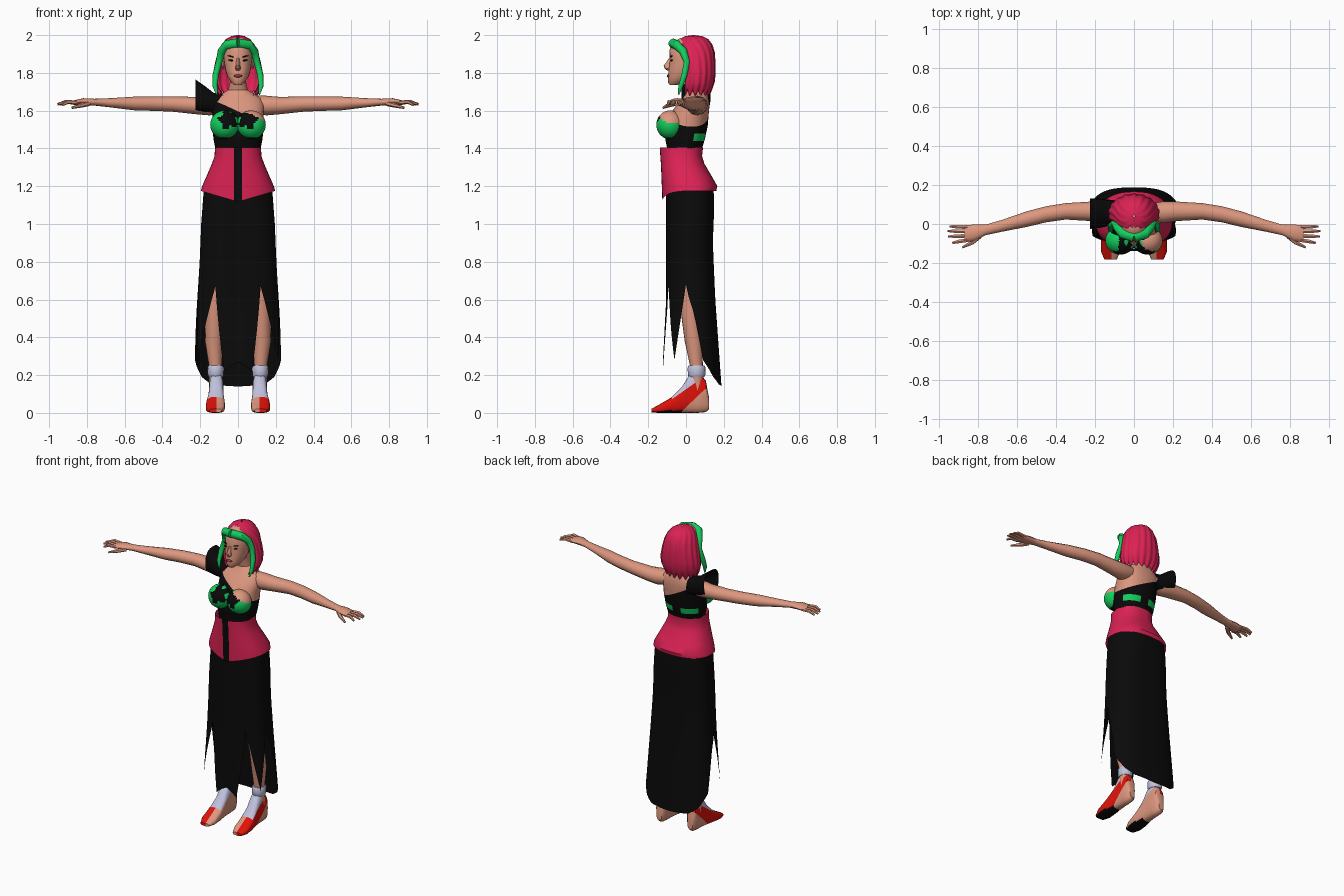
import bpy, bmesh, math
from mathutils import Vector, Matrix

if "Cube" in bpy.data.objects:
    bpy.data.objects.remove(bpy.data.objects["Cube"])


def material(name, rgb):
    m = bpy.data.materials.new(name)
    m.diffuse_color = (*rgb, 1)
    m.use_nodes = True
    m.node_tree.nodes["Principled BSDF"].inputs["Base Color"].default_value = m.diffuse_color
    return m


SKIN = material("skin", (0.72, 0.31, 0.21))
CRIMSON = material("crimson", (0.72, 0.016, 0.09))
BLACK = material("black", (0.003, 0.003, 0.003))
GREEN = material("green", (0.006, 0.62, 0.11))
RED = material("shoe red", (0.75, 0.006, 0.003))
PALE = material("pale lavender", (0.53, 0.54, 0.72))
LIP = material("lip", (0.30, 0.04, 0.04))


def finish(name, bm, mats, rule=None, cuts=()):
    for co, no in cuts:
        bmesh.ops.bisect_plane(bm, geom=bm.verts[:] + bm.edges[:] + bm.faces[:],
                               plane_co=co, plane_no=no)
    bmesh.ops.recalc_face_normals(bm, faces=bm.faces[:])
    bm.normal_update()
    if rule:
        for f in bm.faces:
            f.material_index = rule(f.calc_center_median(), f.normal)
    me = bpy.data.meshes.new(name)
    bm.to_mesh(me)
    bm.free()
    for m in mats:
        me.materials.append(m)
    me.shade_smooth()
    me.set_sharp_from_angle(angle=math.radians(40))
    ob = bpy.data.objects.new(name, me)
    bpy.context.collection.objects.link(ob)
    return ob


def loft(name, rings, mats, closed=True, caps=True, rule=None, cuts=()):
    bm = bmesh.new()
    rows = [[bm.verts.new(p) for p in r] for r in rings]
    n = len(rows[0])
    for a, b in zip(rows, rows[1:]):
        for i in range(n if closed else n - 1):
            j = (i + 1) % n
            bm.faces.new((a[i], a[j], b[j], b[i]))
    if caps:
        bm.faces.new(rows[0])
        bm.faces.new(rows[-1])
    return finish(name, bm, mats, rule, cuts)


def spow(v, p):
    return math.copysign(abs(v) ** p, v)


def oval(z, rx, yf, yb, n=24, p=1.0, cx=0.0):
    """Horizontal ring starting at the front."""
    cy, ry = (yf + yb) / 2, (yb - yf) / 2
    return [Vector((cx + rx * spow(math.sin(t), p), cy - ry * spow(math.cos(t), p), z))
            for t in (2 * math.pi * i / n for i in range(n))]


def blob(name, c, r, mats, rule=None, cuts=(), tilt=0.0, seg=20):
    bm = bmesh.new()
    mat = Matrix.Translation(c) @ Matrix.Rotation(tilt, 4, 'Y') @ Matrix.Diagonal((*r, 1))
    bmesh.ops.create_uvsphere(bm, u_segments=seg, v_segments=seg // 2 + 2, radius=1, matrix=mat)
    return finish(name, bm, mats, rule, cuts)


def tube(name, pts, mat, n=8):
    """Tube along points (x, y, z, radius)."""
    rings = []
    for i, p in enumerate(pts):
        d = Vector(pts[min(i + 1, len(pts) - 1)][:3]) - Vector(pts[max(i - 1, 0)][:3])
        u = d.cross(Vector((0, 1, 0.01))).normalized()
        v = d.cross(u).normalized()
        rings.append([Vector(p[:3]) + p[3] * (u * math.cos(t) + v * math.sin(t))
                      for t in (2 * math.pi * k / n for k in range(n))])
    return loft(name, rings, [mat])


def lerp(table, k):
    for (a, va), (b, vb) in zip(table, table[1:]):
        if a <= k <= b:
            return va + (vb - va) * (k - a) / (b - a)
    return table[0][1] if k < table[0][0] else table[-1][1]


# torso and neck, with the one-shoulder top cut in along a slanted neckline
NECK_CO, NECK_NO = Vector((0, -0.08, 1.597)), Vector((0.52, 0.12, 1)).normalized()


def top_rule(c, n):
    if (c - NECK_CO).dot(NECK_NO) > 0:
        return 0
    return 2 if c.y > 0.03 and 1.44 < c.z < 1.478 and 0.03 < abs(c.x) < 0.125 else 1


up = Vector((0, 0, 1))
loft("torso", [oval(*r, n=32, p=0.9) for r in (
    (1.36, .115, -.10, .08), (1.40, .12, -.10, .085), (1.45, .13, -.11, .10),
    (1.52, .135, -.10, .115), (1.58, .135, -.085, .12), (1.63, .14, -.05, .125),
    (1.665, .125, -.02, .12), (1.69, .085, 0, .115), (1.71, .052, .01, .11),
    (1.75, .043, 0, .10), (1.81, .043, -.02, .09))], [SKIN, BLACK, GREEN], rule=top_rule,
    cuts=[(NECK_CO, NECK_NO), ((0, 0, 1.44), up), ((0, 0, 1.478), up)])


# bust cups with a dark blossom shape over green
def cup_rule(c, n):
    if (c - NECK_CO).dot(NECK_NO) > 0.012:
        return 0
    dx, dz = abs(c.x) - 0.052, c.z - 1.555
    petals = 0.046 + 0.01 * math.cos(5 * math.atan2(dz, dx))
    return 1 if c.z < 1.458 or math.hypot(dx, dz) < petals else 2


for s in (-1, 1):
    blob("bust_cup", (s * .07, -.085, 1.525), (.077, .072, .076),
         [SKIN, BLACK, GREEN], cup_rule, [((0, 0, 1.458), up)], seg=40)

# flared sleeve on one shoulder
sleeve = []
for x, y0, y1, z0, z1 in ((-.085, .0, .12, 1.58, 1.69), (-.13, -.01, .125, 1.585, 1.695),
                          (-.175, -.02, .13, 1.59, 1.73), (-.225, -.025, .13, 1.60, 1.765)):
    sleeve.append([Vector((x, (y0 + y1) / 2 + (y1 - y0) / 2 * spow(math.cos(t), .8),
                           (z0 + z1) / 2 + (z1 - z0) / 2 * spow(math.sin(t), .8)))
                   for t in (2 * math.pi * k / 20 for k in range(20))])
loft("shoulder_sleeve", sleeve, [BLACK], caps=False)

# corset with pointed front hem and dark centre strip
corset = [oval(*r, n=40, p=0.85) for r in (
    (1.175, .197, -.125, .16), (1.20, .19, -.128, .166), (1.25, .168, -.13, .138),
    (1.32, .138, -.133, .097), (1.36, .124, -.136, .085), (1.405, .122, -.139, .09))]
for p in corset[0]:
    if p.y < 0:
        p.z -= 0.058 * max(0, 1 - abs(p.x) / 0.197)
loft("corset", corset, [CRIMSON, BLACK], caps=False,
     rule=lambda c, n: int(abs(c.x) < .022 and c.y < 0),
     cuts=[((s * .022, 0, 0), (1, 0, 0)) for s in (-1, 1)])

# long skirt, hem height set by the angle from the front, with four slits
HEM = [(0, .27), (12, .22), (28, .67), (60, .28), (84, .68), (108, .28), (132, .19), (152, .15), (180, .14)]
RX = [(.14, .24), (.25, .238), (.5, .222), (.8, .203), (1.0, .195), (1.2, .18)]
YF = [(.22, -.125), (.6, -.105), (.8, -.105), (1.2, -.105)]
YB = [(.14, .188), (.6, .155), (.9, .142), (1.1, .15), (1.2, .145)]
skirt = []
for k in range(13):
    row = []
    for a in range(0, 360, 4):
        z = 1.2 + (lerp(HEM, min(a, 360 - a)) - 1.2) * k / 12
        t, yf, yb = math.radians(a), lerp(YF, z), lerp(YB, z)
        row.append(Vector((lerp(RX, z) * spow(math.sin(t), .75),
                           (yf + yb) / 2 - (yb - yf) / 2 * spow(math.cos(t), .75), z)))
    skirt.append(row)
loft("skirt", skirt, [BLACK], caps=False)


# foot colours: dark sole, red outer band, pale instep, bare heel and inner side
def foot_rule(s):
    def rule(c, n):
        if n.z < -.6 and c.y < 0.0:
            return 1
        if c.z > .125 + .7 * c.y and c.y > -.075:
            return 3
        return 2 if s * c.x > .115 and c.z > .03 + .95 * c.y else 0
    return rule


for s in (-1, 1):
    # legs
    loft("leg", [oval(z, r, y - r, y + r, 16, cx=s * x) for x, y, z, r in (
        (.095, .03, 1.12, .08), (.105, .02, .8, .072), (.12, .02, .6, .058), (.125, .025, .5, .048),
        (.128, .04, .38, .047), (.12, .055, .25, .034), (.118, .06, .12, .034))], [SKIN])
    loft("ankle_cuff", [oval(z, r, .056 - r * 1.1, .056 + r * 1.1, 16, cx=s * .118) for z, r in (
        (.19, .037), (.20, .042), (.24, .043), (.25, .038))], [PALE])
    # feet
    foot = []
    for y, x, w, z0, z1 in ((.122, .115, .018, .02, .08), (.105, .115, .033, .004, .17),
                            (.06, .115, .037, 0, .225), (.02, .115, .038, 0, .205),
                            (-.02, .116, .041, 0, .14), (-.08, .119, .05, 0, .08),
                            (-.14, .12, .05, 0, .045), (-.182, .12, .032, .002, .022)):
        foot.append([Vector((s * (x + w * spow(math.cos(t), .7)), y,
                             (z0 + z1) / 2 + (z1 - z0) / 2 * spow(math.sin(t), .7)))
                     for t in (2 * math.pi * k / 24 for k in range(24))])
    loft("foot", foot, [SKIN, BLACK, RED, PALE], rule=foot_rule(s), cuts=[
        ((0, 0, .125), (0, -.7, 1)), ((0, 0, .03), (0, -.95, 1)),
        ((0, -.075, 0), (0, 1, 0)), ((s * .115, 0, 0), (1, 0, 0))])
    # arms
    loft("arm", [[Vector((s * x, y + ry * math.cos(t), z + rz * math.sin(t)))
                  for t in (2 * math.pi * k / 12 for k in range(12))] for x, y, z, ry, rz in (
        (.08, .06, 1.635, .045, .045), (.15, .06, 1.627, .056, .052), (.22, .065, 1.627, .05, .046),
        (.35, .065, 1.635, .042, .04), (.45, .05, 1.637, .041, .038), (.55, .025, 1.638, .04, .036),
        (.68, -.01, 1.642, .03, .024), (.76, -.03, 1.645, .027, .018), (.82, -.045, 1.647, .042, .019),
        (.87, -.05, 1.642, .044, .012))], [SKIN])
    # fingers and thumb
    for y0, x1, y1, z1 in ((-.016, .945, -.012, 1.632), (-.038, .956, -.036, 1.634),
                           (-.061, .952, -.064, 1.634), (-.083, .93, -.097, 1.63)):
        tube("finger", [(s * .855, y0, 1.643, .011), (s * (.5 * x1 + .435), (y0 + y1) / 2, 1.646, .0105),
                        (s * x1, y1, z1, .006)], SKIN, 6)
    tube("thumb", [(s * .79, -.06, 1.638, .014), (s * .83, -.095, 1.628, .012),
                   (s * .88, -.12, 1.615, .006)], SKIN, 6)
    # eyes, brows and ear studs
    blob("eye", (s * .034, -.076, 1.866), (.017, .006, .005), [BLACK], tilt=s * -.15, seg=10)
    blob("brow", (s * .036, -.077, 1.887), (.023, .006, .0035), [BLACK], tilt=s * -.25, seg=10)
    blob("ear", (s * .077, .02, 1.85), (.01, .018, .028), [SKIN], seg=10)
    blob("ear_stud", (s * .098, .03, 1.86), (.012, .012, .012), [BLACK], seg=10)
    # green front lock
    tube("front_lock", [(s * .112, -.04, 1.685, .004), (s * .122, -.028, 1.73, .013),
                        (s * .118, -.008, 1.79, .016), (s * .1, .005, 1.86, .017),
                        (s * .086, -.015, 1.915, .022), (s * .06, -.05, 1.948, .025),
                        (0, -.068, 1.956, .026)], GREEN, 10)

# head, nose and lips
loft("head", [oval(*r, n=24, p=.95) for r in (
    (1.735, .018, -.085, -.05), (1.75, .036, -.096, 0), (1.78, .056, -.095, .05), (1.82, .068, -.092, .08),
    (1.87, .075, -.086, .10), (1.92, .076, -.088, .11), (1.96, .06, -.07, .10), (1.985, .03, -.03, .06))],
    [SKIN])
loft("nose", [oval(*r, n=10) for r in (
    (1.878, .008, -.09, -.07), (1.838, .012, -.118, -.07), (1.823, .016, -.114, -.07),
    (1.812, .009, -.098, -.07))], [SKIN])
blob("lips", (0, -.093, 1.784), (.023, .009, .008), [LIP], seg=12)

# bob hair in ridged strands, open around the face
hair = []
for z, rx, ry, cy, a in ((2.0, .006, .006, .04, 180), (1.994, .035, .045, .04, 180),
                         (1.978, .064, .075, .042, 172), (1.95, .087, .092, .046, 150),
                         (1.91, .104, .098, .052, 134), (1.86, .118, .1, .054, 126),
                         (1.80, .130, .1, .055, 124), (1.75, .130, .098, .052, 124),
                         (1.715, .118, .09, .048, 126), (1.69, .10, .078, .045, 130)):
    row = []
    for i in range(97):
        u = i / 48 - 1
        t = math.radians(a) * u
        ridge = math.cos(u * math.pi * 12)
        k = 1 + .022 * ridge
        drop = .012 * ridge if z < 1.7 else 0
        row.append(Vector((rx * k * math.sin(t), cy + ry * k * math.cos(t), z - drop)))
    hair.append(row)
loft("hair", hair, [CRIMSON], closed=False, caps=False)
